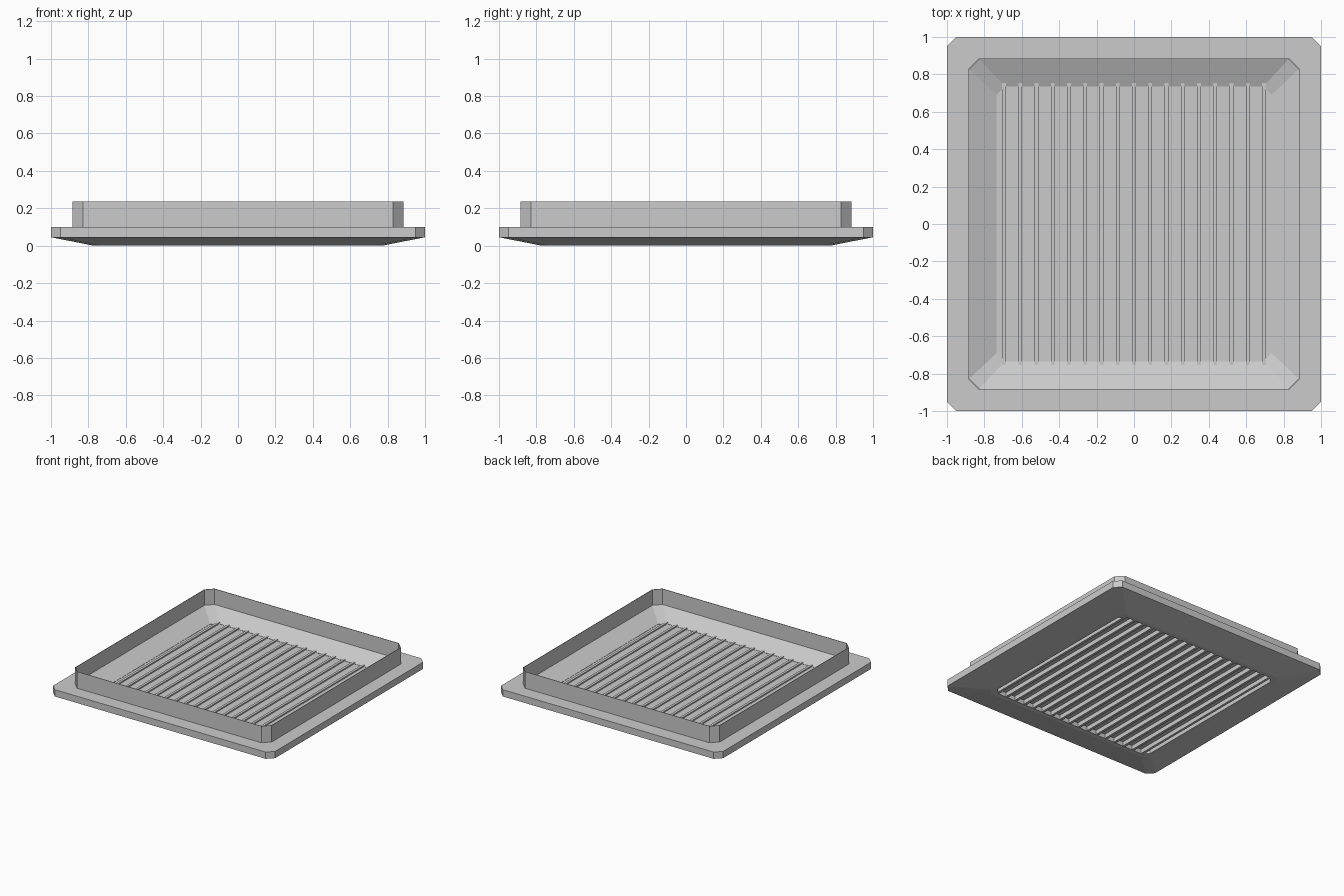
import bpy, bmesh

cube = bpy.data.objects.get("Cube")
if cube:
    bpy.data.objects.remove(cube, do_unlink=True)

grey = bpy.data.materials.new("light_grey")
grey.use_nodes = True
colour = (0.6, 0.6, 0.6, 1)
grey.diffuse_color = colour
grey.node_tree.nodes["Principled BSDF"].inputs["Base Color"].default_value = colour


def finish(bm, name):
    bmesh.ops.recalc_face_normals(bm, faces=bm.faces)
    mesh = bpy.data.meshes.new(name)
    bm.to_mesh(mesh)
    bm.free()
    mesh.materials.append(grey)
    obj = bpy.data.objects.new(name, mesh)
    bpy.context.collection.objects.link(obj)
    return obj


def ring(bm, half, cut, z):
    """Square outline with clipped corners."""
    a, b = half, half - cut
    points = [(b, -a), (a, -b), (a, b), (b, a), (-b, a), (-a, b), (-a, -b), (-b, -a)]
    return [bm.verts.new((x, y, z)) for x, y in points]


def bridge(bm, low, high):
    for i in range(len(low)):
        j = (i + 1) % len(low)
        bm.faces.new((low[i], low[j], high[j], high[i]))


# Frame: dished rim, flange and thin upright collar as one closed loft
profile = [(0.735, 0.045, 0.045), (0.735, 0.045, 0.0), (0.77, 0.045, 0.0),
           (1.0, 0.05, 0.045), (1.0, 0.05, 0.10), (0.885, 0.055, 0.10),
           (0.885, 0.055, 0.235), (0.881, 0.054, 0.235), (0.881, 0.054, 0.108)]
bm = bmesh.new()
rings = [ring(bm, *p) for p in profile]
for k in range(len(rings)):
    bridge(bm, rings[k], rings[(k + 1) % len(rings)])
finish(bm, "frame")

# Backing panel closing the opening
bm = bmesh.new()
low, high = ring(bm, 0.737, 0.045, 0.036), ring(bm, 0.737, 0.045, 0.043)
bridge(bm, low, high)
bm.faces.new(low)
bm.faces.new(high)
finish(bm, "grille_panel")

# Row of narrow upright slats running front to back
COUNT, SPAN = 17, 0.695
bottom, top = 0.002, 0.053
bm = bmesh.new()
for i in range(COUNT):
    x = -SPAN + 2 * SPAN * i / (COUNT - 1)
    slat = bmesh.ops.create_cube(bm, size=1)["verts"]
    bmesh.ops.scale(bm, vec=(0.02, 1.51, top - bottom), verts=slat)
    bmesh.ops.translate(bm, vec=(x, 0, (top + bottom) / 2), verts=slat)
finish(bm, "grille_slats")
